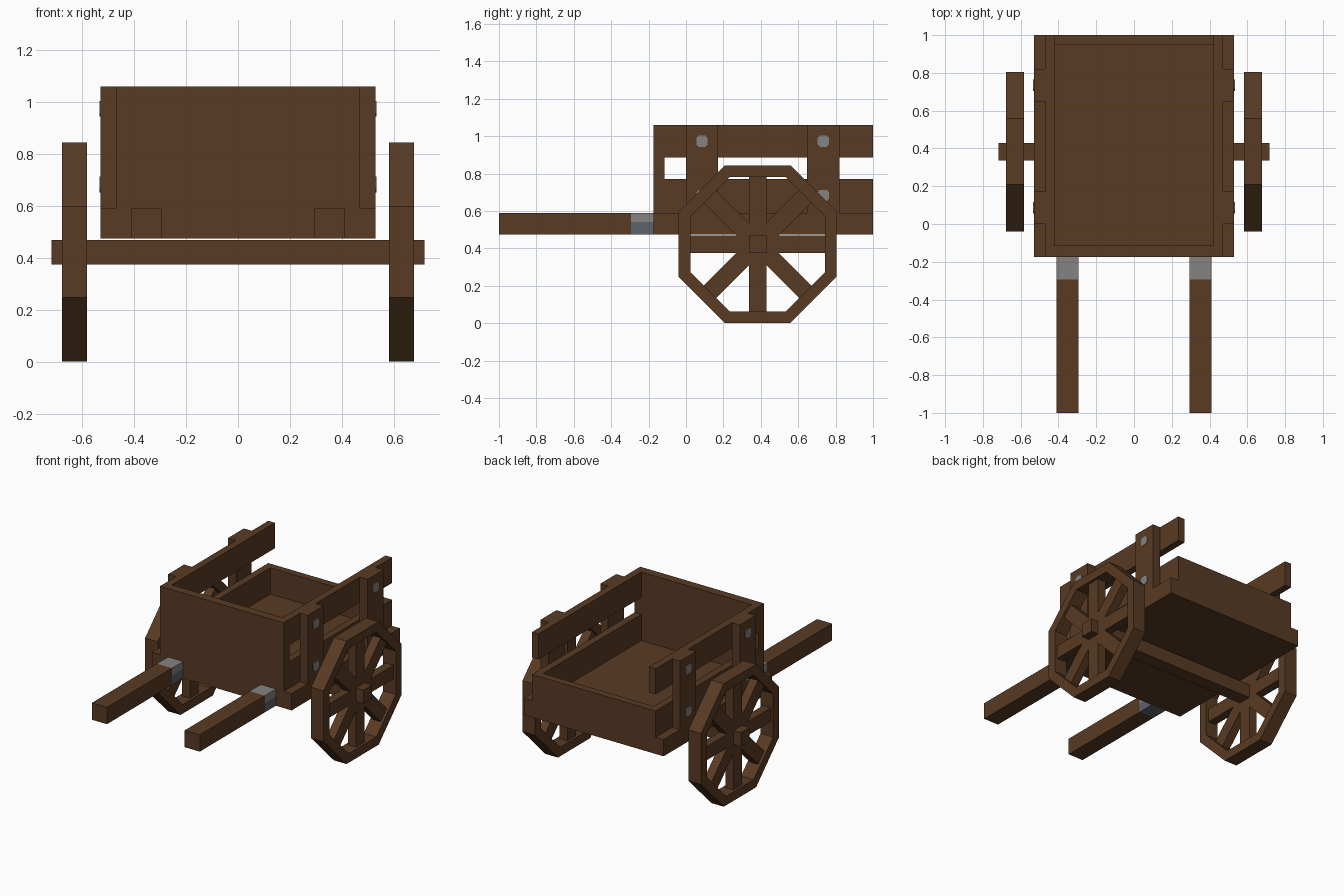
import bpy, bmesh, math
from mathutils import Matrix

if "Cube" in bpy.data.objects:
    bpy.data.objects.remove(bpy.data.objects["Cube"])


def material(name, colour):
    m = bpy.data.materials.new(name)
    m.use_nodes = True
    m.diffuse_color = (*colour, 1)
    bsdf = next(n for n in m.node_tree.nodes if n.type == "BSDF_PRINCIPLED")
    bsdf.inputs["Base Color"].default_value = (*colour, 1)
    bsdf.inputs["Roughness"].default_value = 0.9
    return m


WOOD = material("brown wood", (0.098, 0.043, 0.017))
STEEL = material("light grey metal", (0.235, 0.23, 0.22))
DARK = material("dark grey metal", (0.11, 0.125, 0.145))


def finish(name, bm, mat):
    bmesh.ops.recalc_face_normals(bm, faces=bm.faces)
    mesh = bpy.data.meshes.new(name)
    bm.to_mesh(mesh)
    bm.free()
    mesh.materials.append(mat)
    ob = bpy.data.objects.new(name, mesh)
    bpy.context.collection.objects.link(ob)
    return ob


def box(name, x, y, z, mat=WOOD):
    """Box from (low, high) ranges on each axis."""
    bm = bmesh.new()
    bmesh.ops.create_cube(bm, size=1)
    for v in bm.verts:
        v.co = [r[0] if c < 0 else r[1] for c, r in zip(v.co, (x, y, z))]
    return finish(name, bm, mat)


def side_range(side, a, b):
    return sorted((side * a, side * b))


FRONT, BACK = -0.175, 1.0
BASE, FLOOR, TOP = 0.475, 0.59, 1.06
LOW_TOP, RAIL = 0.77, 0.885
HUB_Y, HUB_Z, HALF = 0.383, 0.422, 0.047

# Cart bed and end panels
box("bed", (-0.53, 0.53), (FRONT, BACK), (BASE, FLOOR))
box("front_panel", (-0.47, 0.47), (FRONT, FRONT + 0.06), (FLOOR, TOP))
box("back_panel", (-0.42, 0.42), (BACK - 0.05, BACK), (FLOOR, LOW_TOP))

# Axle
box("axle", (-0.717, 0.717), (HUB_Y - HALF, HUB_Y + HALF),
    (HUB_Z - HALF, HUB_Z + HALF))


def wheel_rim(name, x_range):
    """Eight-sided ring with a flat side on the ground."""
    bm = bmesh.new()
    rings = []
    for i in range(8):
        a = math.radians(22.5 + 45 * i)
        ring = []
        for x, apothem in ((x_range[0], HUB_Z), (x_range[1], HUB_Z),
                           (x_range[1], 0.36), (x_range[0], 0.36)):
            r = apothem / math.cos(math.pi / 8)
            ring.append(bm.verts.new((x, HUB_Y + r * math.cos(a),
                                      HUB_Z + r * math.sin(a))))
        rings.append(ring)
    for i in range(8):
        p, q = rings[i], rings[(i + 1) % 8]
        for j in range(4):
            k = (j + 1) % 4
            bm.faces.new((p[j], p[k], q[k], q[j]))
    return finish(name, bm, WOOD)


def spoke(name, x, angle):
    bm = bmesh.new()
    bmesh.ops.create_cube(bm, size=1)
    bmesh.ops.scale(bm, vec=(0.06, 2 * HALF, 0.74), verts=bm.verts)
    bm.transform(Matrix.Translation((x, HUB_Y, HUB_Z))
                 @ Matrix.Rotation(angle, 4, "X"))
    return finish(name, bm, WOOD)


def bolt(name, side, y, z):
    """Thin eight-sided plate on the outer face of a post."""
    bm = bmesh.new()
    bmesh.ops.create_cube(bm, size=1)
    bmesh.ops.scale(bm, vec=(0.008, 0.06, 0.06), verts=bm.verts)
    edges = [e for e in bm.edges
             if abs(e.verts[0].co.x - e.verts[1].co.x) > 0.004]
    bmesh.ops.bevel(bm, geom=edges, offset=0.012, segments=1, affect="EDGES")
    bm.transform(Matrix.Translation((side * 0.53, y, z)))
    return finish(name, bm, STEEL)


for side, word in ((1, "left"), (-1, "right")):
    # Side boards
    board = side_range(side, 0.42, 0.47)
    box(f"{word}_lower_board", board, (FRONT + 0.06, BACK), (FLOOR, LOW_TOP))
    box(f"{word}_upper_board", board, (FRONT + 0.06, BACK), (RAIL, TOP))

    # Posts with bolts; the foremost strip joins the front corner
    for label, y0 in (("front", 0.0), ("rear", 0.648)):
        box(f"{word}_{label}_post", side_range(side, 0.47, 0.53),
            (y0, y0 + 0.172), (FLOOR, TOP))
        for level, z in (("upper", 0.973), ("lower", 0.682)):
            bolt(f"{word}_{label}_{level}_bolt", side, y0 + 0.086, z)

    # Pulling shaft and its metal band
    shaft = side_range(side, 0.295, 0.41)
    box(f"{word}_shaft", shaft, (-1, -0.295), (BASE, FLOOR))
    band = (-0.295, FRONT)
    box(f"{word}_band_top", shaft, band, (0.54, FLOOR), STEEL)
    box(f"{word}_band_bottom", shaft, band, (BASE, 0.54), DARK)

    # Wheel
    wheel_rim(f"{word}_wheel_rim", side_range(side, 0.582, 0.678))
    for i in range(4):
        spoke(f"{word}_spoke_{i + 1}", side * 0.63, math.radians(45 * i))
